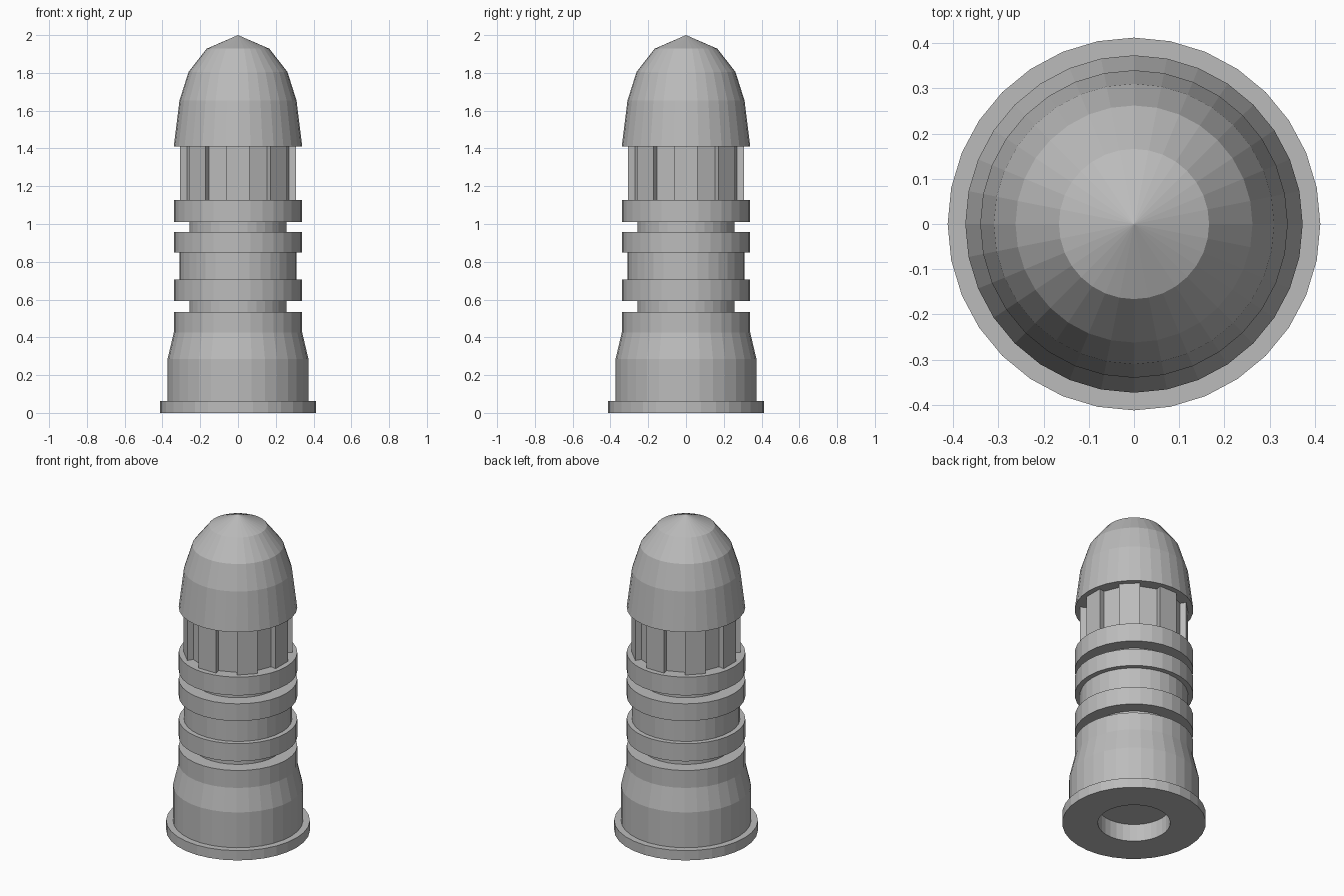
import bpy, bmesh
from math import sin, cos, pi

if "Cube" in bpy.data.objects:
    bpy.data.objects.remove(bpy.data.objects["Cube"])

SIDES = 32

grey = bpy.data.materials.new("plain grey")
grey.use_nodes = True
colour = (0.5, 0.5, 0.5, 1)
grey.diffuse_color = colour
grey.node_tree.nodes["Principled BSDF"].inputs["Base Color"].default_value = colour


def finish(name, bm):
    """Turn a bmesh into a flat-shaded grey object."""
    mesh = bpy.data.meshes.new(name)
    bm.to_mesh(mesh)
    bm.free()
    mesh.materials.append(grey)
    obj = bpy.data.objects.new(name, mesh)
    bpy.context.scene.collection.objects.link(obj)
    return obj


def lathe(name, profile):
    """Spin a (radius, height) profile around z."""
    bm = bmesh.new()
    verts = [bm.verts.new((0, -r, z)) for r, z in profile]
    edges = [bm.edges.new(pair) for pair in zip(verts, verts[1:])]
    bmesh.ops.spin(bm, geom=verts + edges, cent=(0, 0, 0), axis=(0, 0, 1),
                   angle=2 * pi, steps=SIDES)
    bmesh.ops.remove_doubles(bm, verts=bm.verts, dist=0.0005)
    bmesh.ops.recalc_face_normals(bm, faces=bm.faces)
    return finish(name, bm)


FLANGE, BODY, RING, SHAFT, NECK, HOLE = 0.412, 0.373, 0.34, 0.31, 0.257, 0.208

# Flanged foot with a shallow socket underneath
lathe("base", [(0, 0.11), (HOLE, 0.11), (HOLE, 0), (FLANGE, 0), (FLANGE, 0.062),
               (BODY, 0.062), (BODY, 0.285), (RING, 0.425), (RING, 0.535),
               (NECK, 0.535)])

# Shaft with raised rings and narrow necks
lathe("ringed_shaft", [(NECK, 0.535), (NECK, 0.593), (RING, 0.593), (RING, 0.705),
                       (SHAFT, 0.705), (SHAFT, 0.848), (RING, 0.848), (RING, 0.957),
                       (NECK, 0.957), (NECK, 1.01), (RING, 1.01), (RING, 1.126),
                       (0, 1.126)])

# Fluted collar: eight flat teeth with slots between them
TEETH, TOOTH, SLOT = 8, 0.312, 0.275
bm = bmesh.new()
half = pi / (2 * TEETH)
outline = []
for i in range(TEETH):
    mid = 2 * pi * i / TEETH
    for r, a in ((SLOT, -half), (TOOTH, -half), (TOOTH, half), (SLOT, half)):
        outline.append((r * cos(mid + a), r * sin(mid + a)))
low = [bm.verts.new((x, y, 1.126)) for x, y in outline]
high = [bm.verts.new((x, y, 1.41)) for x, y in outline]
for i in range(len(outline)):
    j = (i + 1) % len(outline)
    bm.faces.new((low[i], low[j], high[j], high[i]))
finish("fluted_collar", bm)

# Domed cap
lathe("domed_cap", [(0, 1.41), (RING, 1.41), (SHAFT, 1.653), (0.262, 1.805),
                    (0.166, 1.928), (0, 2)])
